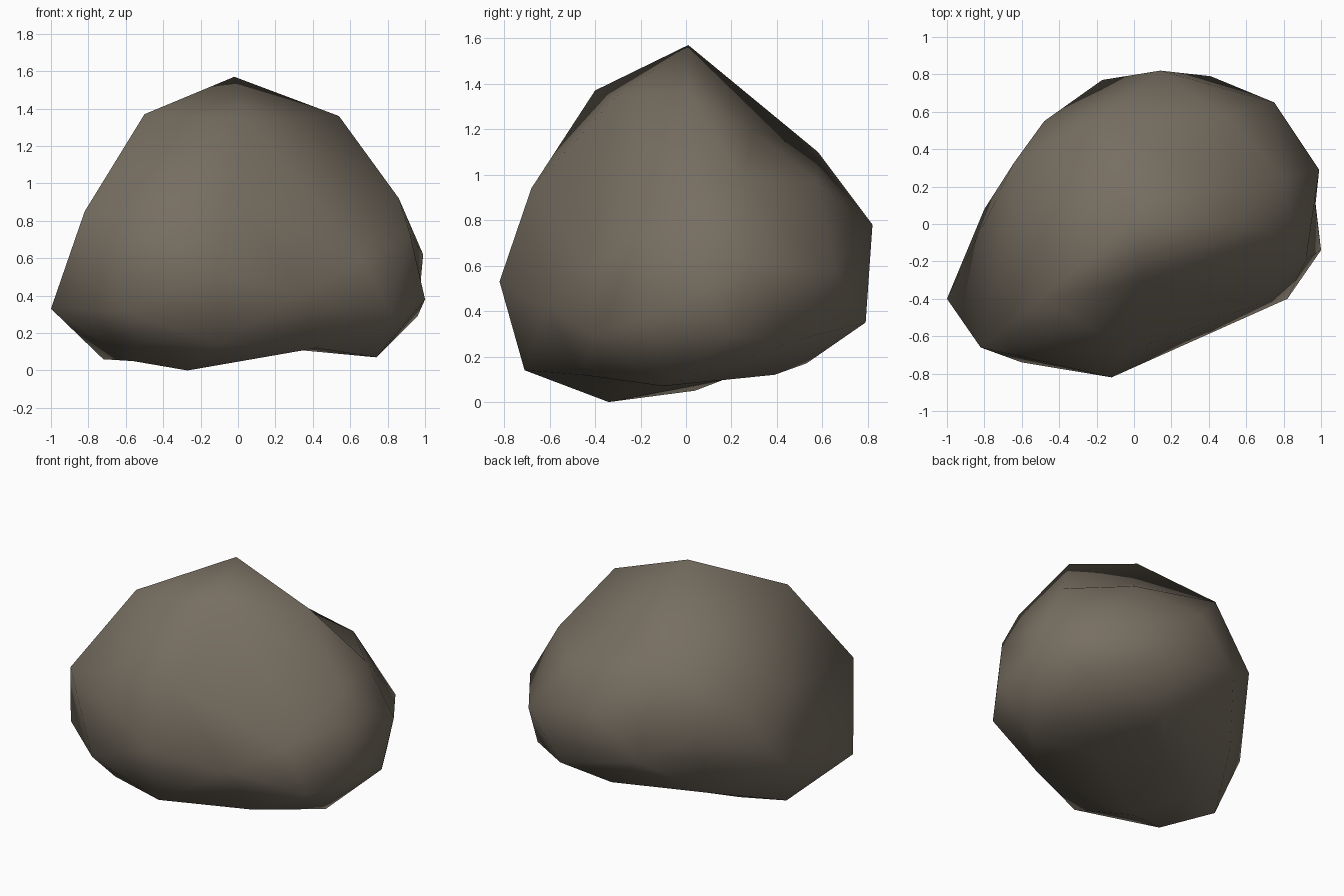
import bpy
import bmesh
from mathutils import Vector

# Remove only the default cube
default_cube = bpy.data.objects.get("Cube")
if default_cube is not None:
    bpy.data.objects.remove(default_cube, do_unlink=True)


def make_material(name, colour):
    """One flat, matt colour."""
    material = bpy.data.materials.new(name)
    material.use_nodes = True
    material.diffuse_color = colour
    shader = material.node_tree.nodes["Principled BSDF"]
    shader.inputs["Base Color"].default_value = colour
    shader.inputs["Roughness"].default_value = 0.9
    return material


# Corners of the boulder, grouped in rough belts from the ground up
underside = [
    (-.27, -.34, 0), (-.56, -.42, .05), (-.72, -.07, .06), (-.44, .04, .05),
    (-.1, .17, .1), (.21, .39, .12), (.74, -.1, .07), (.42, -.46, .12),
    (-.11, -.71, .14), (-.52, -.6, .15), (.2, .53, .17), (.24, -.08, .13),
]
lower_belt = [
    (-1, -.4, .33), (-.6, -.74, .32), (.82, -.4, .3), (1, -.14, .38),
    (.96, .2, .29), (.8, .48, .27), (.41, .79, .35), (-.45, .4, .22),
    (-.8, .08, .4),
]
waist = [
    (-.12, -.82, .53), (.35, -.61, .42), (.66, -.43, .6), (.99, .29, .62),
    (.75, .65, .58), (.14, .82, .78), (-.17, .77, .5), (-.48, .55, .71),
    (-.64, .33, .83), (.92, -.19, .73), (.97, .1, .5),
]
shoulder = [
    (-.82, -.66, .85), (-.02, -.68, .94), (.86, -.1, .92), (.8, .25, .98),
    (.48, .58, .97), (-.18, .58, 1.1), (.26, .3, 1.19),
]
crown = [
    (-.5, -.4, 1.37), (.54, .01, 1.36), (.05, -.31, 1.34), (-.02, .01, 1.57),
]


def wrap_skin(corners, centre, roundness):
    """Skin the corners after easing them towards a ball, so that shallow
    dents survive, then put every corner back in its place."""
    bm = bmesh.new()
    home = {}
    for corner in corners:
        offset = Vector(corner) - centre
        eased = offset.normalized() * offset.length ** roundness
        home[bm.verts.new(eased)] = Vector(corner)

    bmesh.ops.convex_hull(bm, input=list(bm.verts))
    for vert in list(bm.verts):
        if vert.link_faces:
            vert.co = home[vert]
        else:
            bm.verts.remove(vert)

    bmesh.ops.recalc_face_normals(bm, faces=list(bm.faces))
    return bm


# Boulder: coarse outline with a soft, smooth-shaded surface
stone = make_material("warm grey stone", (.185, .157, .12, 1))
skin = wrap_skin(
    underside + lower_belt + waist + shoulder + crown,
    centre=Vector((0, 0, .65)),
    roundness=.12,
)
for face in skin.faces:
    face.smooth = True

mesh = bpy.data.meshes.new("boulder")
skin.to_mesh(mesh)
skin.free()
mesh.materials.append(stone)
boulder = bpy.data.objects.new("boulder", mesh)
bpy.context.collection.objects.link(boulder)
